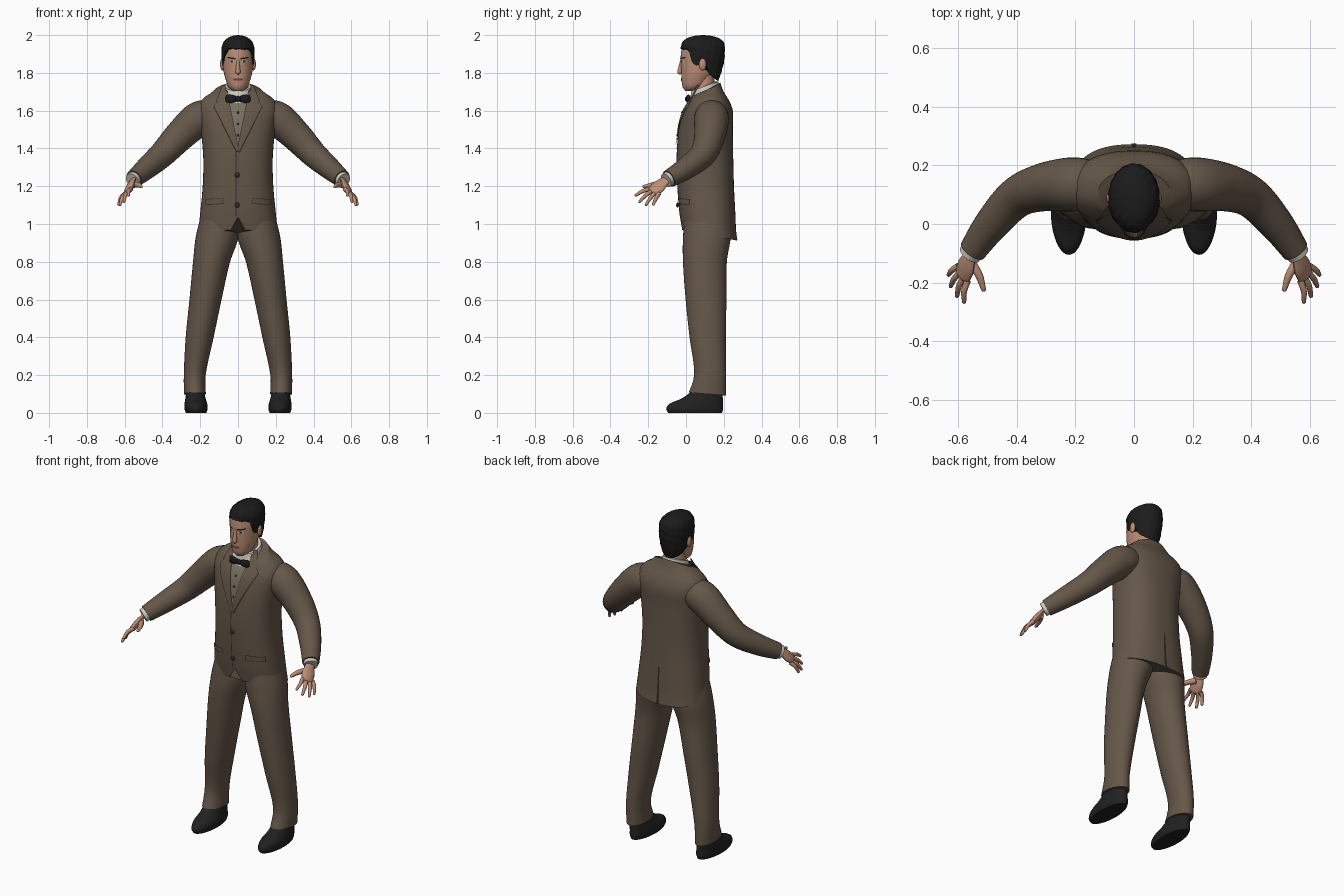
import bpy, bmesh, math
from mathutils import Vector

if "Cube" in bpy.data.objects:
    bpy.data.objects.remove(bpy.data.objects["Cube"])

COLOURS = {
    "suit brown": (0.130, 0.095, 0.066), "seam dark": (0.035, 0.026, 0.019),
    "skin": (0.50, 0.27, 0.18), "lips": (0.30, 0.13, 0.09),
    "hair black": (0.011, 0.011, 0.011), "shoe black": (0.015, 0.015, 0.015),
    "shirt white": (0.62, 0.59, 0.52), "vest olive": (0.19, 0.165, 0.115),
}
MATS = {}
for label, rgb in COLOURS.items():
    m = bpy.data.materials.new(label)
    m.use_nodes = True
    m.diffuse_color = (*rgb, 1)
    bsdf = m.node_tree.nodes["Principled BSDF"]
    bsdf.inputs["Base Color"].default_value = (*rgb, 1)
    bsdf.inputs["Roughness"].default_value = 0.8
    MATS[label] = m
PARTS = []


def sample(rows, t):
    """Smooth interpolation of rows whose first entry is the parameter."""
    last = len(rows) - 1
    t = min(max(t, rows[0][0]), rows[last][0])
    i = max(k for k in range(last) if rows[k][0] <= t)
    a, b, p, n = rows[i], rows[i + 1], rows[max(i - 1, 0)], rows[min(i + 2, last)]
    h = b[0] - a[0]
    u = (t - a[0]) / h
    out = []
    for k in range(1, len(a)):
        m0 = (b[k] - p[k]) / (b[0] - p[0]) * h
        m1 = (n[k] - a[k]) / (n[0] - a[0]) * h
        out.append(a[k] + u * m0 + u * u * (3 * (b[k] - a[k]) - 2 * m0 - m1)
                   + u ** 3 * (2 * (a[k] - b[k]) + m0 + m1))
    return out


def skin(name, rings, mat, closed=True, face=0):
    """Bridge rows of points; closed rows are capped, open ones face along y."""
    bm = bmesh.new()
    rows = [[bm.verts.new(p) for p in r] for r in rings]
    for r0, r1 in zip(rows, rows[1:]):
        n = len(r0)
        for i in range(n if closed else n - 1):
            j = (i + 1) % n
            bm.faces.new((r0[i], r0[j], r1[j], r1[i]))
    if closed:
        bm.faces.new(rows[0])
        bm.faces.new(rows[-1])
    bmesh.ops.recalc_face_normals(bm, faces=bm.faces)
    if face and sum(f.normal.y for f in bm.faces) * face < 0:
        bmesh.ops.reverse_faces(bm, faces=bm.faces)
    me = bpy.data.meshes.new(name)
    bm.to_mesh(me)
    bm.free()
    me.materials.append(MATS[mat])
    ob = bpy.data.objects.new(name, me)
    bpy.context.collection.objects.link(ob)
    PARTS.append(ob)
    return ob


def loft(name, prof, mat, bottom, top, side=1, power=2, steps=28, seg=64, ease=1, ripple=0):
    """Upright loft of (z, cx, cy, rx, ry) rows between two height rules of the angle."""
    rings = []
    for k in range(steps + 1):
        t = 1 - (1 - k / steps) ** ease
        ring = []
        for i in range(seg):
            a = 2 * math.pi * i / seg
            z = bottom(a) + (top(a) - bottom(a)) * t
            cx, cy, rx, ry = sample(prof, z)
            g = 1 + ripple * math.sin(11 * a + 60 * z) * math.sin(7 * a - 90 * z)
            c, s = math.cos(a), math.sin(a)
            px = math.copysign(abs(c) ** (2 / power), c)
            py = math.copysign(abs(s) ** (2 / power), s)
            ring.append((side * (cx + max(rx, .002) * px * g), cy + max(ry, .002) * py * g, z))
        rings.append(ring)
    return skin(name, rings, mat)


def tube(name, pts, mat, side=1, steps=16, wide=(0, 0, 1), flat=1, rounded=True, seg=16):
    """Tube through (x, y, z, radius) points; flat squashes it across the wide axis."""
    rows = [(i, *p) for i, p in enumerate(pts)]
    end = len(pts) - 1
    path = []
    for k in range(steps + 1):
        t = end * k / steps
        x, y, z, r = sample(rows, t)
        d = Vector(sample(rows, t + .02)[:3]) - Vector(sample(rows, t - .02)[:3])
        path.append((Vector((x, y, z)), d.normalized(), r))
    if rounded:
        p, d, r = path[-1]
        for deg in (30, 60, 85):
            f = math.radians(deg)
            path.append((p + d * r * flat * math.sin(f), d, r * math.cos(f)))
    rings = []
    for p, d, r in path:
        u = Vector(wide)
        u = (u - d * u.dot(d)).normalized()
        v = d.cross(u) * flat
        ring = [p + r * (u * math.cos(a) + v * math.sin(a))
                for a in (2 * math.pi * i / seg for i in range(seg))]
        rings.append([(side * q.x, q.y, q.z) for q in ring])
    return skin(name, rings, mat)


def panel(name, prof, mat, quad, off, side=1, power=2, face=-1, n=14):
    """Thin plate laid on a loft: quad is (x, z) top-left, top-right, low-right, low-left."""
    a, b, c, d = (Vector(q) for q in quad)
    rings = []
    for k in range(n + 1):
        l, r = a.lerp(d, k / n), b.lerp(c, k / n)
        row = []
        for i in range(n + 1):
            x, z = l.lerp(r, i / n)
            _, cy, rx, ry = sample(prof, z)
            w = max(0, 1 - abs(x / rx) ** power) ** (1 / power)
            row.append((side * x, cy + face * (ry * w + off), z))
        rings.append(row)
    return skin(name, rings, mat, closed=False, face=face)


def ball(name, loc, scale, mat):
    bpy.ops.mesh.primitive_uv_sphere_add(segments=20, ring_count=12, radius=1, location=loc)
    ob = bpy.context.object
    ob.name, ob.scale = name, scale
    ob.data.materials.append(MATS[mat])
    PARTS.append(ob)


# Profiles: z, cx, cy, rx, ry
JACKET = [(.90, 0, .13, .215, .143), (.97, 0, .122, .209, .143), (1.06, 0, .113, .2, .148),
          (1.2, 0, .104, .187, .15), (1.35, 0, .1, .184, .15), (1.5, 0, .105, .197, .143),
          (1.6, 0, .118, .21, .13), (1.66, 0, .125, .19, .1), (1.7, 0, .122, .135, .077),
          (1.76, 0, .12, .078, .058)]
LEG = [(.09, .228, .11, .058, .102), (.2, .229, .128, .058, .085), (.4, .203, .115, .074, .096),
       (.6, .172, .106, .085, .108), (.8, .14, .1, .098, .116), (.93, .111, .11, .113, .126),
       (1.05, .1, .11, .095, .115)]
SHOE = [(0, .222, .048, .054, .142), (.02, .222, .046, .061, .151), (.05, .223, .055, .06, .14),
        (.075, .225, .085, .054, .11), (.13, .228, .12, .044, .07)]
HEAD = [(1.705, 0, .025, .026, .03), (1.725, 0, .04, .05, .058), (1.77, 0, .055, .067, .079),
        (1.8, 0, .065, .075, .09), (1.85, 0, .075, .08, .102), (1.9, 0, .08, .081, .107),
        (1.95, 0, .082, .07, .095), (1.985, 0, .085, .03, .045)]
HAIR = [(1.75, 0, .1, .06, .068), (1.8, 0, .092, .077, .094), (1.86, 0, .087, .085, .113),
        (1.92, 0, .088, .087, .117), (1.96, 0, .09, .078, .11), (1.985, 0, .09, .054, .082),
        (1.997, 0, .09, .025, .04), (2.0, 0, .09, .003, .004)]
HAIRLINE = [(-1, 1.928), (-.65, 1.92), (-.45, 1.85), (-.1, 1.845), (.1, 1.87), (.3, 1.8), (1, 1.755)]


def hem(a):
    """Hem dips at the back and parts at the front middle."""
    s, c = math.sin(a), math.cos(a)
    notch = max(0, 1 - abs(c) / .12) * .07 if s < 0 else 0
    return .94 - .028 * s + notch


# Jacket with its collar, lapels, flaps, seams and buttons
loft("jacket", JACKET, "suit brown", hem, lambda a: 1.715 + .035 * math.sin(a),
     power=2.4, steps=36, seg=96)


def on_jacket(name, mat, quad, off, side=1, face=-1):
    panel(name, JACKET, mat, quad, off, side, 2.4, face)


on_jacket("vest_front", "vest olive", [(-.068, 1.655), (.068, 1.655), (.003, 1.4), (-.003, 1.4)], .003)
on_jacket("shirt_front", "shirt white", [(-.06, 1.69), (.06, 1.69), (.064, 1.64), (-.064, 1.64)], .005)
on_jacket("front_seam", "seam dark", [(-.013, 1.41), (-.008, 1.41), (-.008, 1.04), (-.013, 1.04)], .003)
on_jacket("back_vent", "seam dark", [(-.004, 1.13), (.004, 1.13), (.009, .915), (-.009, .915)], .003, face=1)
for s, tag in ((1, "left"), (-1, "right")):
    on_jacket(tag + "_lapel_edge", "seam dark",
              [(.058, 1.71), (.131, 1.622), (.008, 1.372), (-.004, 1.4)], .004, s)
    on_jacket(tag + "_lapel", "suit brown",
              [(.062, 1.71), (.126, 1.624), (.004, 1.38), (0, 1.4)], .008, s)
    on_jacket(tag + "_collar", "suit brown",
              [(.066, 1.735), (.082, 1.735), (.118, 1.645), (.064, 1.675)], .009, s)
    on_jacket(tag + "_pocket_line", "seam dark",
              [(.077, 1.139), (.172, 1.131), (.172, 1.1), (.077, 1.106)], .004, s)
    on_jacket(tag + "_pocket_flap", "suit brown",
              [(.079, 1.136), (.17, 1.128), (.17, 1.104), (.079, 1.11)], .007, s)
for z in (1.26, 1.1):
    ball("jacket_button", (-.004, -.05 if z > 1.2 else -.045, z), (.013, .007, .013), "seam dark")
for z, y in ((1.59, -.021), (1.53, -.036), (1.47, -.045)):
    ball("vest_button", (0, y, z), (.006, .005, .006), "seam dark")

# Neck, shirt collar and bow tie
tube("neck", [(0, .105, 1.63, .06), (0, .1, 1.7, .055), (0, .095, 1.79, .055)], "skin", rounded=False,
     wide=(1, 0, 0), seg=32)
skin("shirt_collar", [[(r * math.cos(a), .1 + r * math.sin(a), z + .025 * math.sin(a))
                       for a in (math.pi * i / 24 for i in range(48))]
                      for z, r in ((1.665, .082), (1.7, .077), (1.73, .07), (1.731, .058))], "shirt white")
ball("bow_knot", (0, .008, 1.662), (.015, .014, .015), "hair black")

# Head and face
loft("head", HEAD, "skin", lambda a: 1.705, lambda a: 1.985)
loft("hair", HAIR, "hair black", lambda a: sample(HAIRLINE, math.sin(a))[0], lambda a: 2.0,
     ease=2, ripple=.022, seg=96)
tube("nose", [(0, -.022, 1.87, .007), (0, -.029, 1.835, .01), (0, -.033, 1.805, .0135)], "skin",
     wide=(1, 0, 0))
panel("mouth", HEAD, "lips", [(-.025, 1.772), (.025, 1.772), (.02, 1.757), (-.02, 1.757)], .003)
panel("mouth_line", HEAD, "seam dark", [(-.026, 1.767), (.026, 1.767), (.026, 1.764), (-.026, 1.764)], .004)

for s, tag in ((1, "left"), (-1, "right")):
    panel(tag + "_brow", HEAD, "hair black", [(.014, 1.879), (.055, 1.885), (.057, 1.878), (.014, 1.871)], .004, s)
    panel(tag + "_eye", HEAD, "shirt white", [(.02, 1.863), (.046, 1.864), (.046, 1.855), (.02, 1.855)], .002, s)
    panel(tag + "_iris", HEAD, "seam dark", [(.027, 1.865), (.039, 1.865), (.039, 1.855), (.027, 1.855)], .003, s)
    ball(tag + "_ear", (s * .083, .088, 1.845), (.012, .019, .032), "skin")
    tube(tag + "_bow_wing", [(s * .004, .01, 1.662, .012), (s * .03, .01, 1.662, .021),
                             (s * .056, .014, 1.662, .023)], "hair black", flat=.45)

    # Sleeve, cuff and hand
    tube(tag + "_sleeve", [(.13, .135, 1.575, .08), (.21, .135, 1.555, .092), (.31, .125, 1.465, .082),
                           (.4, .09, 1.37, .07), (.485, 0, 1.295, .059), (.55, -.09, 1.24, .047)],
         "suit brown", s, steps=36, seg=32, rounded=False)
    tube(tag + "_cuff", [(.535, -.07, 1.252, .041), (.561, -.105, 1.231, .039)], "shirt white", s,
         rounded=False, seg=24)
    spread = (.032, .055, -.025)
    tube(tag + "_palm", [(.545, -.085, 1.245, .026), (.56, -.115, 1.225, .029), (.572, -.145, 1.198, .039),
                         (.583, -.173, 1.174, .036)], "skin", s, wide=spread, flat=.45)
    tips = [(.58, -.27, 1.15), (.605, -.25, 1.115), (.627, -.215, 1.097), (.634, -.175, 1.1)]
    for i, tip in enumerate(tips):
        base = Vector((.567, -.193, 1.184)).lerp(Vector((.598, -.143, 1.161)), i / 3)
        tip = base.lerp(Vector(tip), .93)
        mid = base.lerp(tip, .5) + Vector((.006, 0, .006))
        tube(f"{tag}_finger_{i + 1}", [(*base, .012), (*mid, .0105), (*tip, .0075)], "skin", s, steps=8, seg=10)
    tube(tag + "_thumb", [(.556, -.13, 1.208, .017), (.528, -.175, 1.207, .014), (.513, -.222, 1.198, .009)],
         "skin", s, steps=8, seg=10)

    # Trouser leg and shoe
    loft(tag + "_trouser_leg", LEG, "suit brown", lambda a: .1 - .008 * math.sin(a), lambda a: 1.05, s, seg=40)
    loft(tag + "_shoe", SHOE, "shoe black", lambda a: 0, lambda a: .13, s, steps=14, seg=40)

# Smooth shading with sharp edges kept
bpy.ops.object.select_all(action="DESELECT")
for ob in PARTS:
    ob.select_set(True)
bpy.context.view_layer.objects.active = PARTS[0]
bpy.ops.object.shade_smooth_by_angle(angle=math.radians(45))
